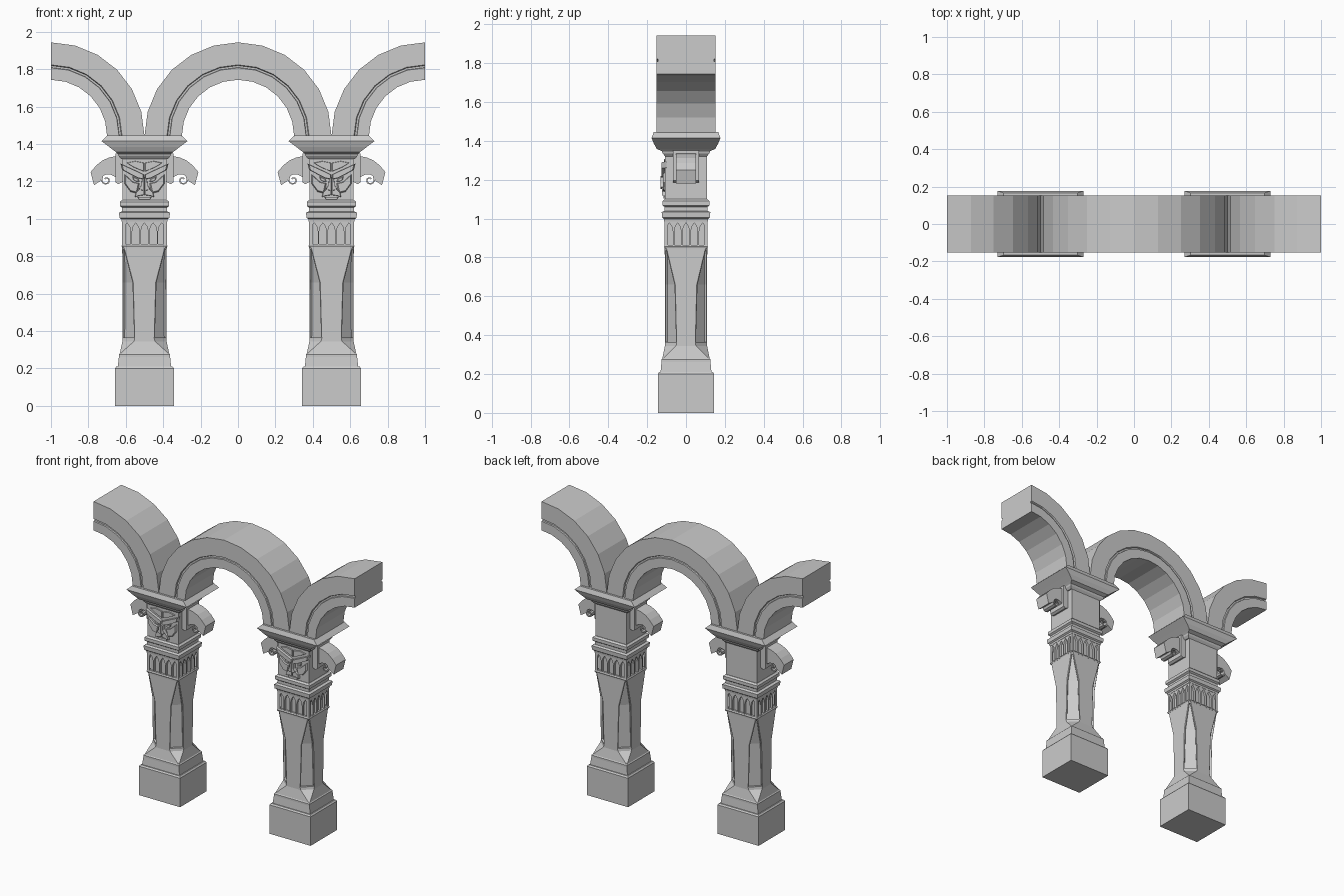
import bpy, bmesh
from math import sin, cos, radians, pi
from mathutils import Matrix

if "Cube" in bpy.data.objects:
    bpy.data.objects.remove(bpy.data.objects["Cube"])

YR = 0.92  # columns are slightly shallower than wide


def finish(name, bm, mat=None):
    if mat:
        bmesh.ops.transform(bm, matrix=mat, verts=bm.verts)
    bmesh.ops.recalc_face_normals(bm, faces=bm.faces)
    me = bpy.data.meshes.new(name)
    bm.to_mesh(me)
    bm.free()
    ob = bpy.data.objects.new(name, me)
    bpy.context.collection.objects.link(ob)
    return ob


def loft(rings):
    """Skin a list of equal-length point rings and cap both ends."""
    bm = bmesh.new()
    vs = [[bm.verts.new(p) for p in r] for r in rings]
    n = len(vs[0])
    for a, b in zip(vs, vs[1:]):
        for i in range(n):
            bm.faces.new((a[i], a[(i + 1) % n], b[(i + 1) % n], b[i]))
    bm.faces.new(vs[0])
    bm.faces.new(vs[-1])
    bmesh.ops.recalc_face_normals(bm, faces=bm.faces)
    return bm


def rect(z, hx, hy=None):
    hy = hx * YR if hy is None else hy
    return [(-hx, -hy, z), (hx, -hy, z), (hx, hy, z), (-hx, hy, z)]


def octo(z, h, c):
    p = [(c - h, -h), (h - c, -h), (h, c - h), (h, h - c),
         (h - c, h), (c - h, h), (-h, h - c), (-h, c - h)]
    return [(x, y * YR, z) for x, y in p]


def prism(pts, y0, y1, taper=1.0):
    """Extrude an x/z outline from y0 to y1, shrinking the y1 end by taper."""
    cx = sum(p[0] for p in pts) / len(pts)
    cz = sum(p[1] for p in pts) / len(pts)
    far = [(cx + (x - cx) * taper, y1, cz + (z - cz) * taper) for x, z in pts]
    return loft([[(x, y0, z) for x, z in pts], far])


def flip(pts):
    return [(-x, z) for x, z in pts]


def column(cx):
    at = Matrix.Translation((cx, 0, 0))
    # plinth in two steps
    finish("plinth", loft([rect(0, .158), rect(.2, .158), rect(.21, .15)]), at)
    finish("plinth_step", loft([rect(.205, .143), rect(.262, .137),
                                rect(.275, .137), rect(.285, .128)]), at)

    # shaft with flared chamfers and sunk corner panels
    bm = loft([octo(.28, .132, .004), octo(.345, .118, .062), octo(.36, .118, .066),
               octo(.66, .118, .058), octo(.84, .119, .012), octo(.86, .12, .002)])
    panels = {}
    for f in bm.faces:
        c, nrm = f.calc_center_median(), f.normal
        if .4 < c.z < .83 and abs(nrm.x) > .2 and abs(nrm.y) > .2:
            panels.setdefault((c.x > 0, c.y > 0), []).append(f)
    for fs in panels.values():
        bmesh.ops.inset_region(bm, faces=fs, thickness=.006, depth=0)
        bmesh.ops.inset_region(bm, faces=fs, thickness=.002, depth=-.012)
    finish("shaft", bm, at)

    # lancet band: core plus a comb of pointed openings on each side
    finish("band_core", loft([rect(.855, .104), rect(.99, .104)]), at)
    finish("band_sill", loft([rect(.848, .12), rect(.855, .123), rect(.864, .118)]), at)
    n, h, post = 5, .12, .008
    step = (2 * h - post) / n
    comb = [(h, .992), (-h, .992), (-h, .86)]
    for i in range(n):
        a = -h + post + i * step
        b = a + step - post
        comb += [(a, .86), (a, .935), (a + .005, .957), ((a + b) / 2, .978),
                 (b - .005, .957), (b, .935), (b, .86)]
    comb.append((h, .86))
    for k in range(4):
        m = at @ Matrix.Diagonal((1, YR, 1, 1)) @ Matrix.Rotation(k * pi / 2, 4, 'Z')
        finish("lancet_band", prism(comb, -.12, -.102), m)

    # double collar
    finish("collar", loft([rect(.985, .122), rect(.998, .124), rect(1.005, .134),
                           rect(1.033, .136), rect(1.04, .12), rect(1.06, .12),
                           rect(1.068, .132), rect(1.09, .132), rect(1.1, .12)]), at)

    # capital block and neck
    finish("capital_block", loft([rect(1.095, .118, .107), rect(1.36, .118, .107)]), at)
    finish("neck", loft([rect(1.32, .125, .107), rect(1.335, .138, .12), rect(1.36, .145, .13)]), at)
    # abacus
    finish("abacus", loft([rect(1.345, .14, .12), rect(1.358, .155, .15), rect(1.385, .19, .165),
                           rect(1.415, .23, .177), rect(1.445, .198, .166)]), at)

    # scroll brackets on both sides
    top = [(.15, 1.335), (.19, 1.327), (.225, 1.312), (.258, 1.285), (.288, 1.25),
           (.27, 1.18), (.238, 1.2)]

    def curl(r, a):
        return (.205 + r * cos(radians(a)), 1.207 + r * sin(radians(a)))
    outer = [curl(.029 - .002 * i, -40 * i) for i in range(9)]
    inner = [curl(.021 - .002 * i, -40 * i) for i in range(8, -1, -1)]
    scroll = top + outer + inner + [(.22, 1.229), (.205, 1.238), (.18, 1.236), (.15, 1.22)]
    for s in (False, True):
        finish("scroll", prism(flip(scroll) if s else scroll, -.052, .052), at)
        plate = [(.11, 1.2), (.14, 1.185), (.155, 1.195), (.155, 1.35), (.11, 1.35)]
        finish("scroll_plate", prism(flip(plate) if s else plate, -.068, .068), at)

    # grotesque mask on the front: (part, outline, front depth, taper)
    mask = [
        ("brow", [(0, 1.235), (.03, 1.25), (.07, 1.268), (.128, 1.295), (.12, 1.262),
                  (.07, 1.235), (.03, 1.215), (0, 1.21)], -.125, .88),
        ("forehead", [(0, 1.25), (0, 1.3), (.05, 1.31), (.1, 1.3), (.06, 1.275)], -.114, .85),
        ("eye", [(.022, 1.198), (.03, 1.212), (.07, 1.232), (.062, 1.206), (.042, 1.196)], -.114, .6),
        ("cheek", [(.022, 1.19), (.06, 1.198), (.112, 1.245), (.112, 1.19), (.075, 1.14), (.035, 1.13)], -.118, .75),
        ("muzzle", [(0, 1.17), (.02, 1.168), (.048, 1.14), (.052, 1.115), (.03, 1.122), (0, 1.126)], -.124, .85),
        ("nose", [(0, 1.225), (.014, 1.215), (.016, 1.18), (.03, 1.16), (.014, 1.148), (0, 1.15)], -.132, .85),
    ]
    for name, pts, y, t in mask:
        for s in (False, True):
            finish("mask_" + name, prism(flip(pts) if s else pts, -.1, y, t), at)
    finish("mask_chin", prism([(-.04, 1.118), (.04, 1.118), (.03, 1.102), (-.03, 1.102)], -.1, -.116, .9), at)


def arch(cx, a0, a1):
    """Sweep the arch section in 15 degree facets; grooves mark the inner moulding."""
    side = [(.3, .152), (.364, .152), (.366, .143), (.376, .143), (.38, .152), (.5, .152)]
    sec = side + [(r, -y) for r, y in reversed(side)]
    rings = []
    for a in range(a0, a1 + 1, 15):
        c, s = cos(radians(a)), sin(radians(a))
        rings.append([(cx + r * c, y, 1.443 + r * s) for r, y in sec])
    finish("arch", loft(rings))


for x in (-.5, .5):
    column(x)
arch(0, 0, 180)
arch(-1, 0, 90)
arch(1, 90, 180)
